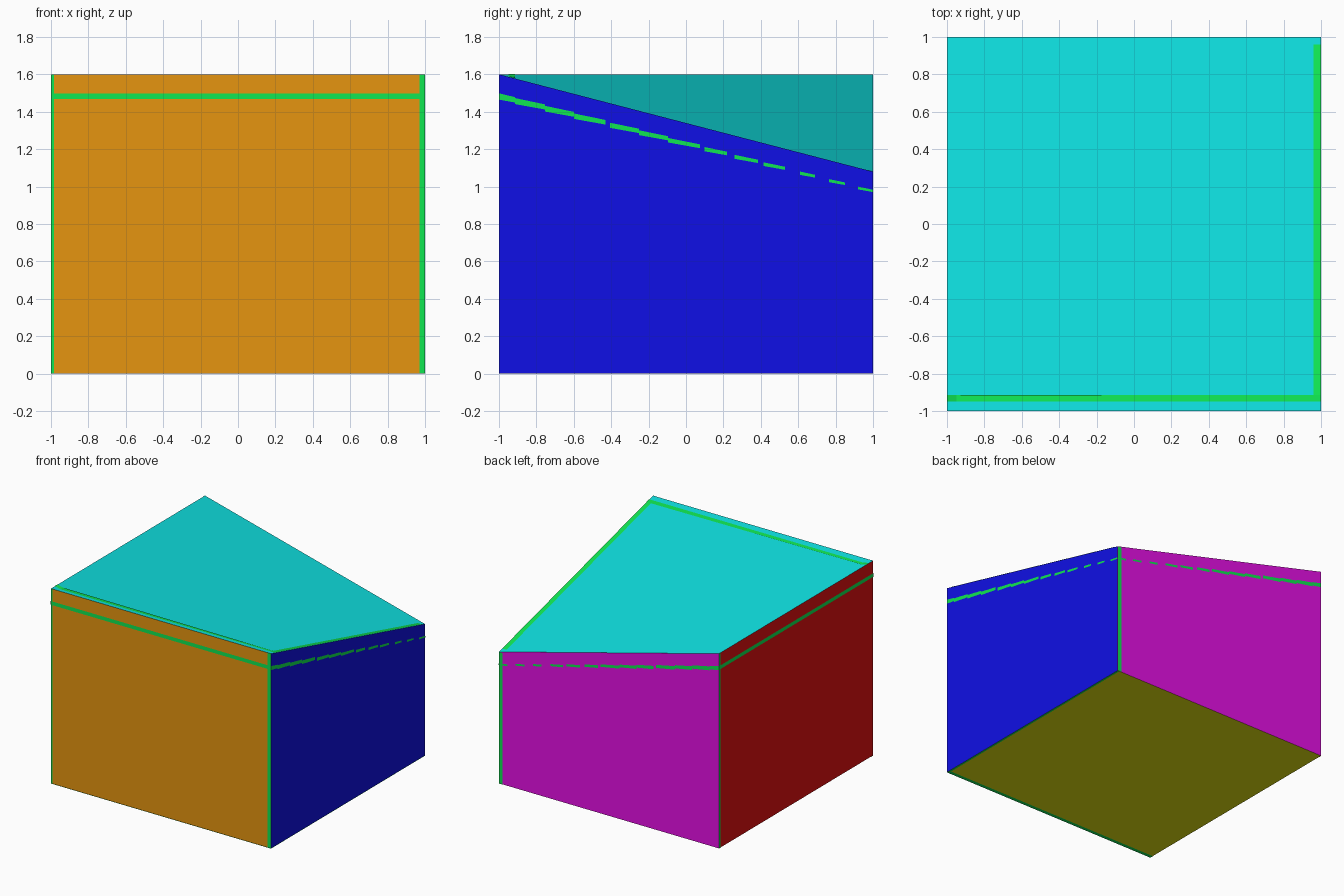
import bpy
from mathutils import Vector

if "Cube" in bpy.data.objects:
    bpy.data.objects.remove(bpy.data.objects["Cube"])

TOP, LOW, LIFT = 1.6, 1.08, 0.002


def material(name, rgb):
    m = bpy.data.materials.new(name)
    m.diffuse_color = (*rgb, 1)
    m.use_nodes = True
    m.node_tree.nodes["Principled BSDF"].inputs["Base Color"].default_value = m.diffuse_color
    return m


HI, LO = 0.79, 0.005
MATS = {
    "orange": material("orange", (HI, 0.30, LO)),
    "blue": material("blue", (LO, LO, HI)),
    "magenta": material("magenta", (HI, LO, HI)),
    "red": material("red", (HI, LO, LO)),
    "cyan": material("cyan", (LO, HI, HI)),
    "yellow": material("yellow", (HI, HI, LO)),
    "green": material("green", (LO, HI, 0.085)),
}


def build(name, verts, faces, mats, indices=None):
    mesh = bpy.data.meshes.new(name)
    mesh.from_pydata(verts, [], faces)
    for m in mats:
        mesh.materials.append(MATS[m])
    for p, i in zip(mesh.polygons, indices or [0] * len(faces)):
        p.material_index = i
    ob = bpy.data.objects.new(name, mesh)
    bpy.context.collection.objects.link(ob)
    return ob


def roof_z(x, y):
    # dips along a valley towards the back right corner
    return TOP - (TOP - LOW) / 2 * (min(x, y) + 1)


# Block with one lowered top corner, one colour per side
ring = [(-1, -1), (1, -1), (1, 1), (-1, 1)]
verts = [(x, y, 0) for x, y in ring] + [(x, y, roof_z(x, y)) for x, y in ring]
faces = [(i, (i + 1) % 4, (i + 1) % 4 + 4, i + 4) for i in range(4)]
faces += [(4, 5, 6, 7), (3, 2, 1, 0)]
build("sloped_block", verts, faces,
      ["orange", "blue", "magenta", "red", "cyan", "yellow"], list(range(6)))

# Maps from flat (u, v) to each side, with its outward direction
SIDES = {
    "front": (lambda u, v: (u, -1, v), (0, -1, 0)),
    "right": (lambda u, v: (1, u, v), (1, 0, 0)),
    "back": (lambda u, v: (u, 1, v), (0, 1, 0)),
    "left": (lambda u, v: (-1, u, v), (-1, 0, 0)),
    "roof": (lambda u, v: (u, v, roof_z(u, v)), (0, 0, 1)),
    "base": (lambda u, v: (u, v, 0), (0, 0, -1)),
}


def trim(name, side, quads):
    # thin painted quads lying just off the surface
    place, out = SIDES[side]
    out = Vector(out)
    vs, fs = [], []
    for q in quads:
        pts = [Vector(place(*p)) + out * LIFT for p in q]
        if (pts[1] - pts[0]).cross(pts[2] - pts[0]).dot(out) < 0:
            pts.reverse()
        fs.append(tuple(range(len(vs), len(vs) + 4)))
        vs += pts
    build(name, vs, fs, ["green"])


def rect(u0, u1, v0, v1):
    return [(u0, v0), (u1, v0), (u1, v1), (u0, v1)]


# Solid green stripes and edge trims
trim("front_trim", "front", [rect(-1, 1, 1.468, 1.498),
                             rect(-1, -0.985, 0, TOP), rect(0.97, 1, 0, TOP)])
trim("left_trim", "left", [rect(-1, 1, 1.468, 1.498), rect(0.98, 1, 0, TOP)])
trim("back_edge_trim", "back", [rect(0.965, 1, 0, LOW)])
trim("roof_trim", "roof", [rect(-0.95, 1, -0.95, -0.915),
                           rect(0.96, 0.999, -0.95, 0.96),
                           rect(-1, -0.95, -0.95, -0.915)])
trim("base_trim", "base", [rect(-1, 1, -1, -0.97), rect(0.985, 1, -0.97, 1)])

# Broken slanted stripes on the two sloping walls
spans = [(-1, -.915), (-.915, -.755), (-.755, -.6), (-.6, -.43), (-.405, -.25),
         (-.25, -.095), (-.095, .075), (.1, .22), (.26, .385), (.415, .53),
         (.61, .69), (.765, .85), (.92, 1)]
dashes = []
for i, (a, b) in enumerate(spans):
    mid = 1.485 - 0.255 * ((a + b) / 2 + 1)
    h = 0.017 - 0.0008 * i
    d = 0.09 * (b - a)
    dashes.append([(a, mid + d - h), (b, mid - d - h),
                   (b, mid - d + h * 0.7), (a, mid + d + h)])
trim("right_dashes", "right", dashes)
trim("back_dashes", "back", dashes)
